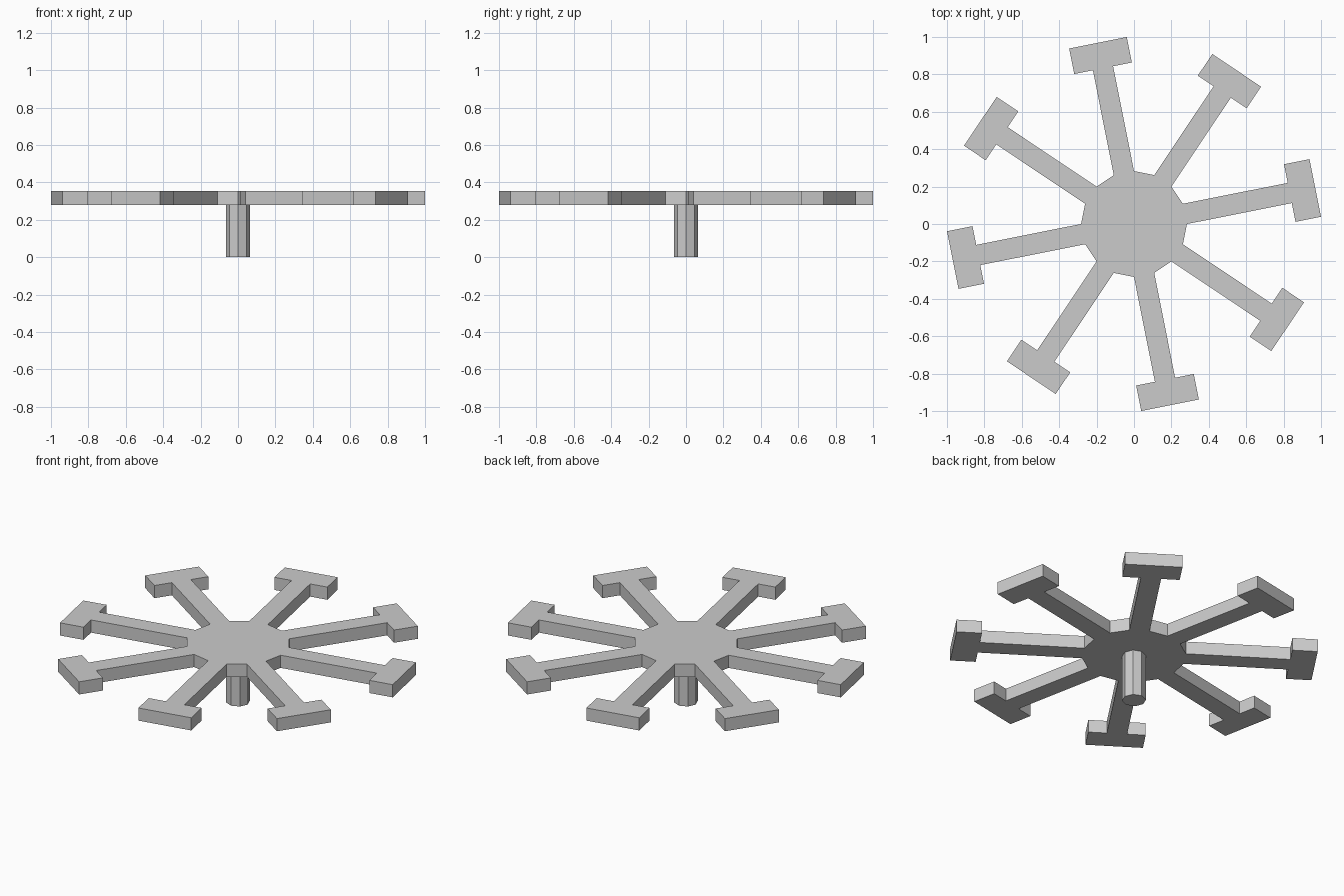
import bpy, bmesh
from math import radians, sin, cos
from mathutils import Matrix, Vector

if "Cube" in bpy.data.objects:
    bpy.data.objects.remove(bpy.data.objects["Cube"])

ARMS = 8
STEP = 360 / ARMS
HUB_R = 0.283
Z0, Z1 = 0.278, 0.354


def extrude_outline(name, points, z0, z1):
    """Closed flat outline pulled up from z0 to z1."""
    bm = bmesh.new()
    face = bm.faces.new([bm.verts.new((p[0], p[1], z0)) for p in points])
    top = bmesh.ops.extrude_face_region(bm, geom=[face], use_keep_orig=True)
    bmesh.ops.translate(bm, vec=(0, 0, z1 - z0),
                        verts=[v for v in top["geom"] if isinstance(v, bmesh.types.BMVert)])
    bmesh.ops.recalc_face_normals(bm, faces=bm.faces)
    mesh = bpy.data.meshes.new(name)
    bm.to_mesh(mesh)
    bm.free()
    obj = bpy.data.objects.new(name, mesh)
    bpy.context.collection.objects.link(obj)
    return obj


# One arm with its T-shaped end, pointing along +x; its root is one side of the 16-sided hub
half = radians(STEP / 4)
root_x, arm_w = HUB_R * cos(half), HUB_R * sin(half)
HEAD_IN, HEAD_OUT, HEAD_W = 0.849, 0.988, 0.157
arm = [(root_x, -arm_w), (HEAD_IN, -arm_w), (HEAD_IN, -HEAD_W), (HEAD_OUT, -HEAD_W),
       (HEAD_OUT, HEAD_W), (HEAD_IN, HEAD_W), (HEAD_IN, arm_w), (root_x, arm_w)]

# Spoked wheel: hub and all arms as one continuous outline
outline = []
for i in range(ARMS):
    turn = Matrix.Rotation(radians(STEP / 4 + i * STEP), 2)
    outline += [turn @ Vector(p) for p in arm]
extrude_outline("spoked_wheel", outline, Z0, Z1)

# Octagonal stem under the hub
stem = [(0.065 * cos(radians(45 * i)), 0.065 * sin(radians(45 * i))) for i in range(8)]
extrude_outline("stem", stem, 0, Z0)
